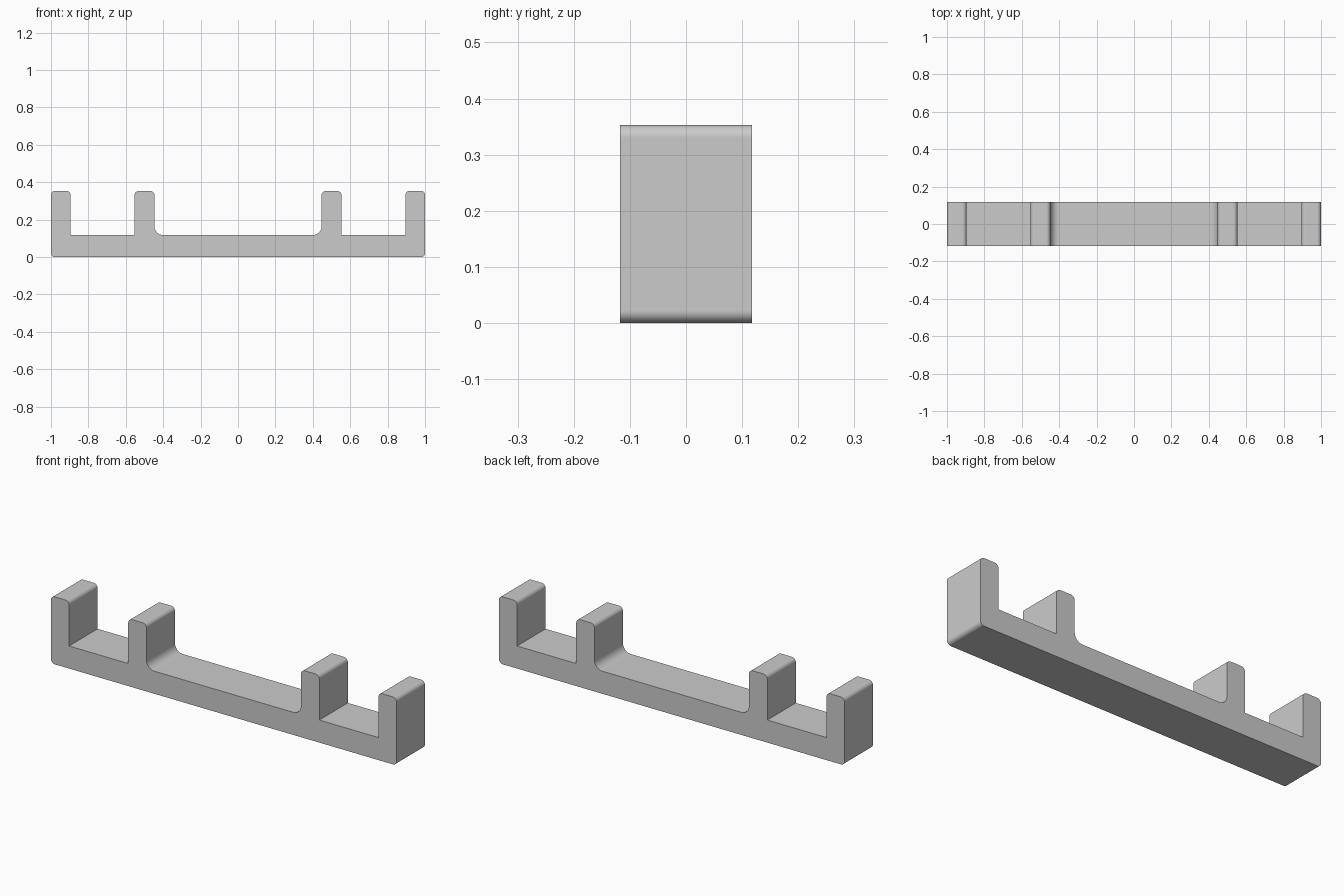
import bpy
import bmesh
from math import cos, sin, pi, radians
from mathutils import Vector

cube = bpy.data.objects.get("Cube")
if cube:
    bpy.data.objects.remove(cube, do_unlink=True)

HALF_DEPTH = 0.1175
HEIGHT = 0.353
FLOOR = 0.118
ROUND = 0.022   # outer edge rounding
FILLET = 0.045  # inner corner fillet
STEPS = 8

# Plain grey plastic
grey = bpy.data.materials.new("grey")
grey.use_nodes = True
colour = (0.6, 0.6, 0.6, 1)
grey.diffuse_color = colour
grey.node_tree.nodes["Principled BSDF"].inputs["Base Color"].default_value = colour


def rounded(corners):
    """Replace each right-angled corner (x, z, radius) by an arc."""
    points = []
    for i, (x, z, r) in enumerate(corners):
        p = Vector((x, z))
        if r == 0:
            points.append(p)
            continue
        before = (Vector(corners[i - 1][:2]) - p).normalized()
        after = (Vector(corners[(i + 1) % len(corners)][:2]) - p).normalized()
        centre = p + r * (before + after)
        for k in range(STEPS + 1):
            t = pi / 2 * k / STEPS
            points.append(centre - r * (after * cos(t) + before * sin(t)))
    return points


# Left half of the outline, from the bottom edge round to the middle channel
half = [
    (1.0, 0, ROUND), (1.0, HEIGHT, ROUND),
    (0.895, HEIGHT, ROUND), (0.895, FLOOR, 0),
    (0.553, FLOOR, 0), (0.553, HEIGHT, ROUND),
    (0.447, HEIGHT, ROUND), (0.447, FLOOR, FILLET),
]
outline = rounded(half + [(-x, z, r) for x, z, r in reversed(half)])

# Extrude the outline through the depth of the bracket
bm = bmesh.new()
face = bm.faces.new([bm.verts.new((p.x, -HALF_DEPTH, p.y)) for p in outline])
result = bmesh.ops.extrude_face_region(bm, geom=[face], use_keep_orig=True)
moved = [v for v in result["geom"] if isinstance(v, bmesh.types.BMVert)]
bmesh.ops.translate(bm, verts=moved, vec=(0, 2 * HALF_DEPTH, 0))
bmesh.ops.recalc_face_normals(bm, faces=bm.faces[:])
mesh = bpy.data.meshes.new("slotted_bracket")
bm.to_mesh(mesh)
bm.free()
mesh.materials.append(grey)
bracket = bpy.data.objects.new("slotted_bracket", mesh)
bpy.context.collection.objects.link(bracket)

# Smooth fillets, crisp edges, flat broad faces
bpy.ops.object.select_all(action="DESELECT")
bracket.select_set(True)
bpy.context.view_layer.objects.active = bracket
bpy.ops.object.shade_smooth_by_angle(angle=radians(30))
normals = bracket.modifiers.new("flat_broad_faces", "WEIGHTED_NORMAL")
normals.keep_sharp = True
